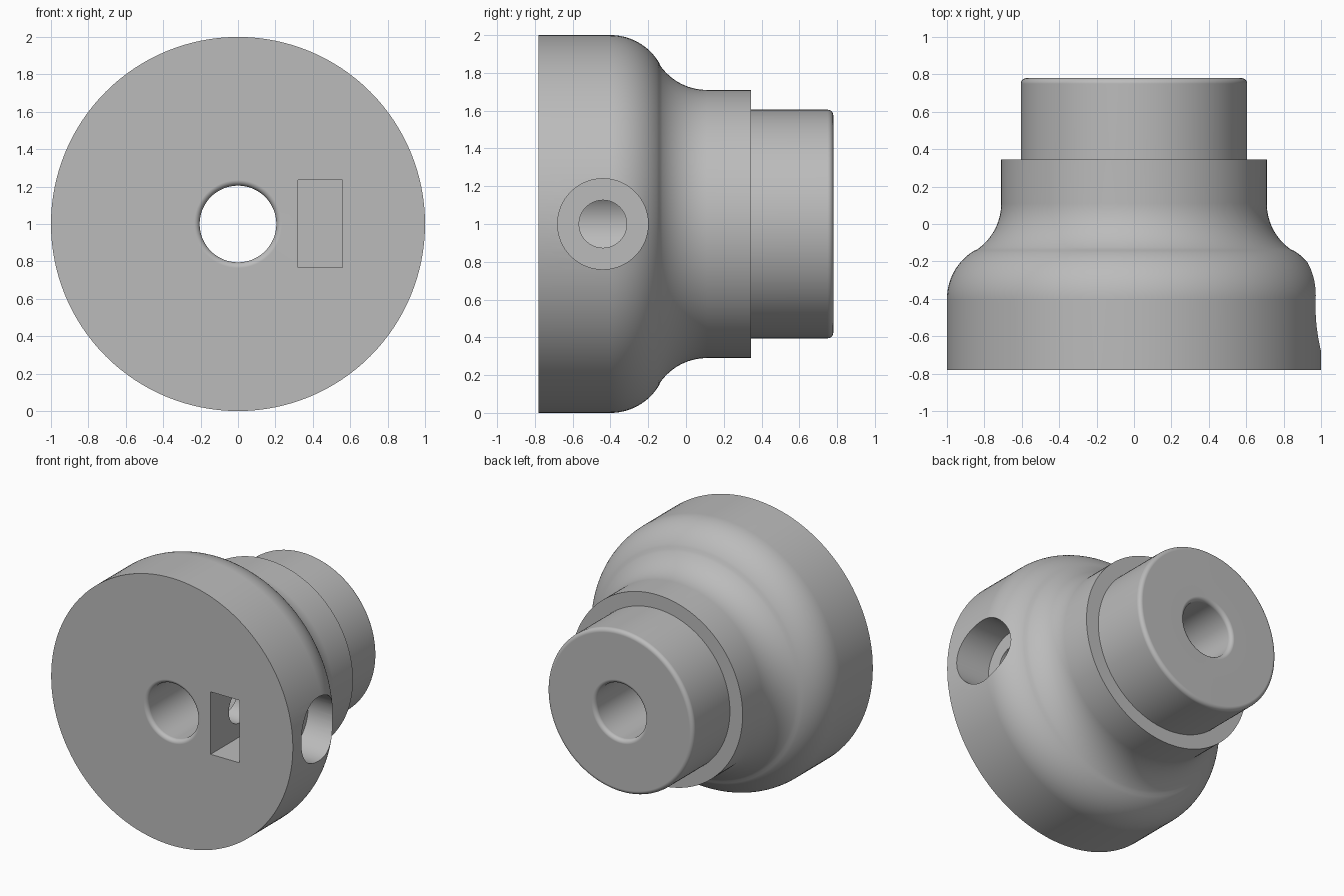
import bpy, bmesh
from math import cos, sin, pi, radians, atan2
from mathutils import Matrix, Vector

default = bpy.data.objects.get("Cube")
if default:
    bpy.data.objects.remove(default, do_unlink=True)

AXIS_Z = 1.0
FRONT, BACK = -0.78, 0.78

grey = bpy.data.materials.new("plain grey")
grey.use_nodes = True
grey.diffuse_color = (0.5, 0.5, 0.5, 1)
grey.node_tree.nodes["Principled BSDF"].inputs["Base Color"].default_value = (0.5, 0.5, 0.5, 1)


def arc(r, y, radius, start, end, steps):
    """Profile points (radius, y) along an arc, angles in degrees."""
    angles = [radians(start + (end - start) * i / steps) for i in range(steps + 1)]
    return [(r + radius * cos(a), y + radius * sin(a)) for a in angles]


def add_object(name, bm):
    mesh = bpy.data.meshes.new(name)
    bmesh.ops.recalc_face_normals(bm, faces=bm.faces)
    bm.to_mesh(mesh)
    bm.free()
    obj = bpy.data.objects.new(name, mesh)
    bpy.context.collection.objects.link(obj)
    mesh.materials.append(grey)
    return obj


def lathe(name, profile, segments=128):
    """Turn a closed profile around the y axis."""
    bm = bmesh.new()
    verts = [bm.verts.new((r, y, 0)) for r, y in profile]
    edges = [bm.edges.new((v, verts[i - 1])) for i, v in enumerate(verts)]
    bmesh.ops.spin(bm, geom=verts + edges, cent=(0, 0, 0), axis=(0, 1, 0),
                   angle=2 * pi, steps=segments)
    bmesh.ops.remove_doubles(bm, verts=bm.verts, dist=0.0001)
    bmesh.ops.translate(bm, verts=bm.verts, vec=(0, 0, AXIS_Z))
    return add_object(name, bm)


def side_drill(name, radius, x0, x1, y):
    """Cylinder cutter lying along x."""
    bm = bmesh.new()
    place = Matrix.Translation(((x0 + x1) / 2, y, AXIS_Z)) @ Matrix.Rotation(pi / 2, 4, 'Y')
    bmesh.ops.create_cone(bm, cap_ends=True, segments=64, radius1=radius,
                          radius2=radius, depth=x1 - x0, matrix=place)
    return add_object(name, bm)


def box(name, low, high):
    bm = bmesh.new()
    low, high = Vector(low), Vector(high)
    place = Matrix.Translation((low + high) / 2) @ Matrix.Diagonal((*(high - low), 1))
    bmesh.ops.create_cube(bm, size=1, matrix=place)
    return add_object(name, bm)


# Turned body: flange, S-curve shoulder, collar, spigot and through bore
R = 0.30
bend = math_angle = 0.0
bend = atan2(0.51, 0.31) * 180 / pi
bore, lip = 0.205, 0.03
profile = [(1.0, FRONT)]
profile += arc(0.70, -0.40, R, 0, bend, 16)
profile += arc(1.01, 0.11, R, 180 + bend, 180, 16)[1:]
profile += [(0.71, 0.345), (0.605, 0.345)]
profile += arc(0.605 - lip, BACK - lip, lip, 0, 90, 6)
profile += arc(bore + lip, BACK - lip, lip, 90, 180, 6)
profile += arc(bore + lip, FRONT + lip, lip, 180, 270, 6)
body = lathe("hub_body", profile)

# Screw counterbore, screw hole into the bore, and square nut pocket
HOLE_Y = -0.44
cutters = [
    side_drill("counterbore_cutter", 0.24, 0.72, 1.2, HOLE_Y),
    side_drill("screw_hole_cutter", 0.126, 0.05, 0.8, HOLE_Y),
    box("nut_pocket_cutter", (0.32, FRONT - 0.1, 0.768), (0.56, -0.20, 1.235)),
]

bpy.ops.object.select_all(action='DESELECT')
body.select_set(True)
bpy.context.view_layer.objects.active = body
for cutter in cutters:
    cutter.hide_render = True
    cut = body.modifiers.new(cutter.name, 'BOOLEAN')
    cut.operation = 'DIFFERENCE'
    cut.solver = 'EXACT'
    cut.object = cutter
    bpy.ops.object.modifier_apply(modifier=cut.name)
    bpy.data.objects.remove(cutter, do_unlink=True)

# Smooth turned surfaces, crisp machined edges
bpy.ops.object.shade_smooth_by_angle(angle=radians(30))
weighted = body.modifiers.new("even_shading", 'WEIGHTED_NORMAL')
weighted.keep_sharp = True
